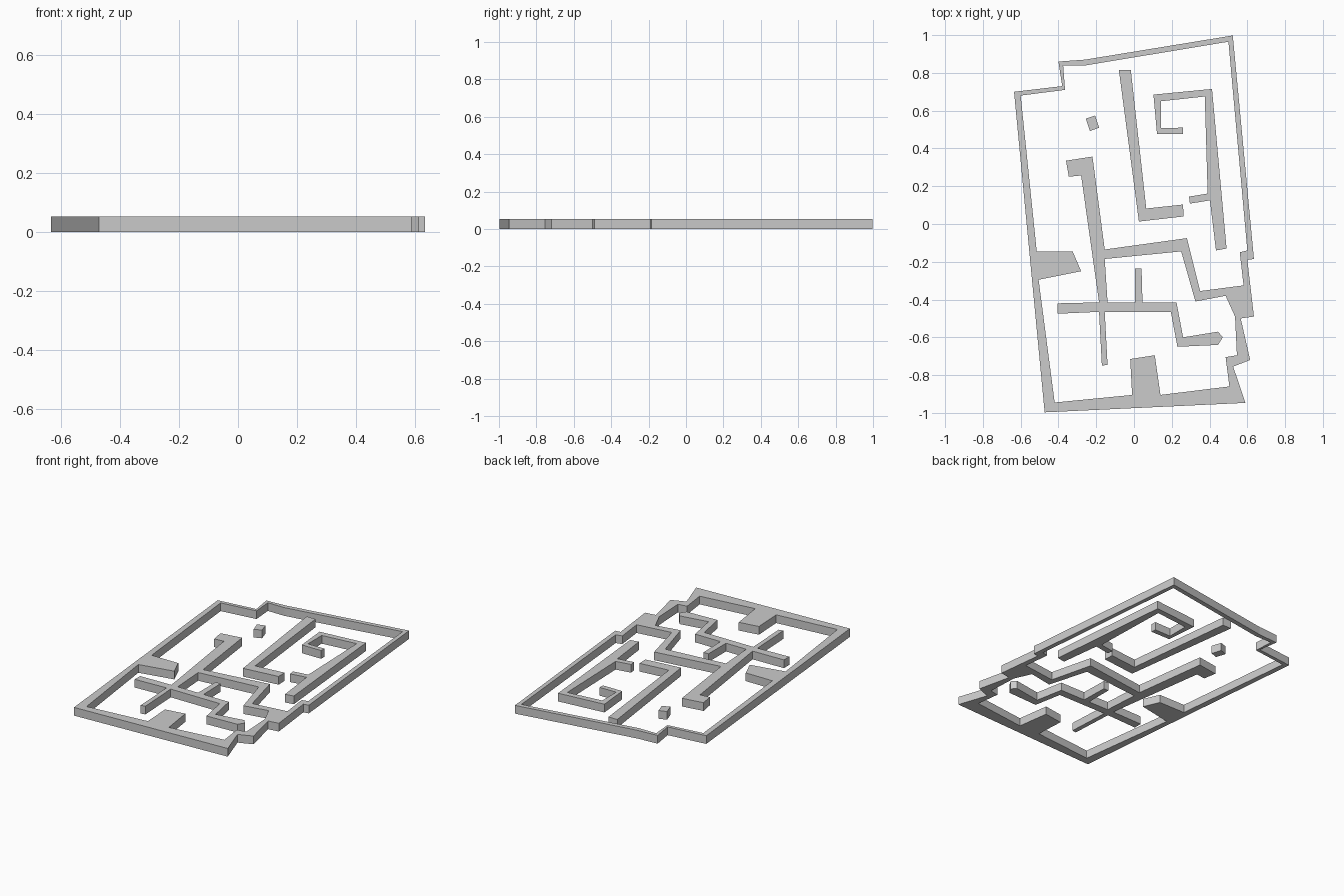
import bpy
import bmesh

# Remove the default object
default = bpy.data.objects.get("Cube")
if default:
    bpy.data.objects.remove(default, do_unlink=True)

HEIGHT = 0.053

# One plain grey for every wall
grey = bpy.data.materials.new("wall_grey")
grey.use_nodes = True
colour = (0.6, 0.6, 0.6, 1.0)
grey.diffuse_color = colour
grey.node_tree.nodes["Principled BSDF"].inputs["Base Color"].default_value = colour


def extruded_plan(name, *outlines):
    """Fill flat outlines (later ones cut holes) and raise them to wall height."""
    bm = bmesh.new()
    edges = []
    for outline in outlines:
        verts = [bm.verts.new((x, y, 0)) for x, y in outline]
        edges += [bm.edges.new((a, b)) for a, b in zip(verts, verts[1:] + verts[:1])]
    bmesh.ops.triangle_fill(bm, edges=edges, use_beauty=True, normal=(0, 0, 1))
    raised = bmesh.ops.extrude_face_region(bm, geom=bm.faces[:], use_keep_orig=True)
    top = [item for item in raised["geom"] if isinstance(item, bmesh.types.BMVert)]
    bmesh.ops.translate(bm, verts=top, vec=(0, 0, HEIGHT))
    bmesh.ops.recalc_face_normals(bm, faces=bm.faces[:])
    # Merge the flat fill back into clean faces
    bmesh.ops.dissolve_limit(bm, angle_limit=0.001, verts=[], edges=bm.edges[:])
    mesh = bpy.data.meshes.new(name)
    bm.to_mesh(mesh)
    bm.free()
    mesh.materials.append(grey)
    obj = bpy.data.objects.new(name, mesh)
    bpy.context.collection.objects.link(obj)
    return obj


# Perimeter wall: outside edge, then the inside edge with its buttresses
outside = [
    (-.473, -.997), (-.635, .70), (-.38, .73), (-.4, .86), (-.26, .87),
    (.523, .998), (.635, -.185), (.6, -.19), (.635, -.49), (.565, -.5),
    (.615, -.72), (.525, -.755), (.59, -.947),
]
inside = [
    (.5, .965), (.6, -.14), (.56, -.15), (.58, -.325), (.485, -.38),
    (.535, -.49), (.545, -.695), (.485, -.705), (.505, -.86),
    (.14, -.905), (.11, -.695), (-.02, -.715), (-.01, -.905),
    (-.42, -.945), (-.505, -.295), (-.28, -.25), (-.325, -.145),
    (-.515, -.145), (-.6, .68), (-.365, .71), (-.375, .84), (-.255, .84),
]
extruded_plan("perimeter_wall", outside, inside)

# Zigzag wall reaching in from the right side
extruded_plan("zigzag_wall", [
    (.58, -.325), (.35, -.355), (.28, -.075), (-.155, -.135),
    (-.155, -.185), (.25, -.145), (.325, -.41), (.485, -.38),
])

# Long slanted wall with a hooked end
extruded_plan("long_wall", [
    (-.155, -.135), (-.22, .357), (-.36, .335), (-.345, .25),
    (-.28, .257), (-.185, -.415), (-.14, -.415), (-.155, -.185),
])

# Crossing wall with a stub, a tail and a pointed end
extruded_plan("crossing_wall", [
    (-.185, -.415), (-.405, -.42), (-.405, -.475), (-.185, -.465),
    (-.17, -.75), (-.14, -.745), (-.155, -.465), (.195, -.465),
    (.23, -.65), (.445, -.64), (.47, -.6), (.445, -.57), (.26, -.6),
    (.225, -.415), (.045, -.415), (.04, -.235), (.005, -.235),
    (.005, -.415), (-.14, -.415),
])

# L-shaped wall near the middle
extruded_plan("corner_wall", [
    (-.08, .815), (-.017, .815), (.065, .082), (.26, .103),
    (.262, .04), (.026, .013),
])

# Hooked wall on the right with a small side spur
extruded_plan("hooked_wall", [
    (.103, .685), (.413, .715), (.49, -.13), (.434, -.14),
    (.402, .125), (.296, .108), (.291, .145), (.39, .161),
    (.375, .675), (.143, .65), (.143, .508), (.26, .51),
    (.26, .476), (.122, .476),
])

# Lone post
extruded_plan("post", [(-.255, .558), (-.206, .574), (-.185, .51), (-.233, .492)])
